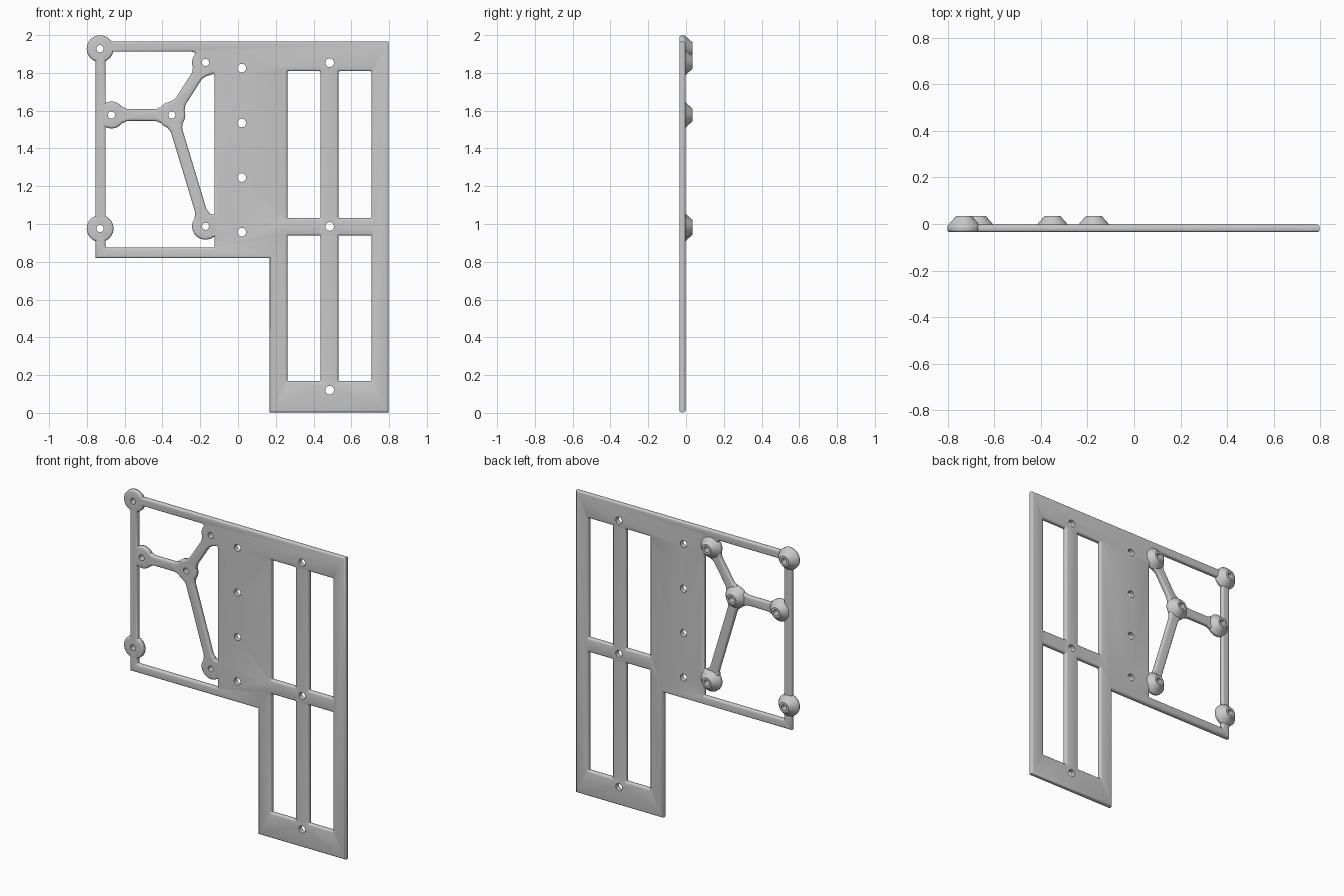
import bpy, bmesh, math
from mathutils import Vector

if "Cube" in bpy.data.objects:
    bpy.data.objects.remove(bpy.data.objects["Cube"])

FRONT, BACK = -0.035, -0.003      # plate faces
EDGE = 0.011                      # edge rounding
DISC_R = 0.071
GREY = (0.58, 0.58, 0.58, 1)

grey = bpy.data.materials.new("grey plastic")
grey.use_nodes = True
grey.diffuse_color = GREY
grey.node_tree.nodes["Principled BSDF"].inputs["Base Color"].default_value = GREY


def circle(x, z, r, n=40):
    return [(x + r * math.cos(math.tau * i / n), z + r * math.sin(math.tau * i / n)) for i in range(n)]


def rect(x0, z0, x1, z1):
    return [(x0, z0), (x1, z0), (x1, z1), (x0, z1)]


def rounded(points, r, steps=4):
    """Fillet every corner of a polygon."""
    pts, out = [Vector(p) for p in points], []
    for i, p in enumerate(pts):
        a = p + (pts[i - 1] - p).normalized() * r
        b = p + (pts[(i + 1) % len(pts)] - p).normalized() * r
        for k in range(steps + 1):
            t = k / steps
            out.append(a * (1 - t) ** 2 + p * 2 * t * (1 - t) + b * t ** 2)
    return out


def inset(points, d):
    """Move an anticlockwise outline inwards by d."""
    pts, out = [Vector(p) for p in points], []
    for i, p in enumerate(pts):
        e1 = (p - pts[i - 1]).normalized()
        e2 = (pts[(i + 1) % len(pts)] - p).normalized()
        n1, n2 = Vector((-e1.y, e1.x)), Vector((-e2.y, e2.x))
        out.append(p + (n1 + n2) * d / (1 + n1.dot(n2)))
    return out


def loft(name, layers):
    """Solid through anticlockwise outlines stacked front to back, given as (y, outline)."""
    bm = bmesh.new()
    rings = [[bm.verts.new((p[0], y, p[1])) for p in pts] for y, pts in layers]
    n = len(rings[0])
    for a, b in zip(rings, rings[1:]):
        for i in range(n):
            j = (i + 1) % n
            bm.faces.new((a[j], a[i], b[i], b[j]))
    bm.faces.new(rings[0])
    bm.faces.new(rings[-1][::-1])
    if bm.calc_volume(signed=True) < 0:
        bmesh.ops.reverse_faces(bm, faces=bm.faces)
    mesh = bpy.data.meshes.new(name)
    bm.to_mesh(mesh)
    bm.free()
    mesh.materials.append(grey)
    ob = bpy.data.objects.new(name, mesh)
    bpy.context.collection.objects.link(ob)
    return ob


def slab(name, outline, cutter=False):
    """Plate piece with rounded rims, or a cutter that leaves rounded rims."""
    arc = [(EDGE * (1 - math.cos(a)), EDGE * (1 - math.sin(a)))
           for a in (k * math.pi / 6 for k in range(4))]       # depth, inset
    prof = [(FRONT + d, i) for d, i in arc] + [(BACK - d, i) for d, i in arc[::-1]]
    if cutter:
        prof = [(y, EDGE - i) for y, i in prof]
        prof = [(FRONT - 0.01, 0)] + prof + [(BACK + 0.01, 0)]
    return loft(name, [(y, inset(outline, i)) for y, i in prof])


def combine(tool, operation):
    mod = plate.modifiers.new(operation, "BOOLEAN")
    mod.operation, mod.solver, mod.object = operation, "EXACT", tool
    bpy.context.view_layer.objects.active = plate
    bpy.ops.object.modifier_apply(modifier=mod.name)
    bpy.data.objects.remove(tool)


def bar(a, b, hw):
    """Strut between two discs, flared where it meets them."""
    a, b = Vector(a), Vector(b)
    u = (b - a).normalized()
    v = Vector((-u.y, u.x))
    length = (b - a).length
    side = [(0.03, hw + 0.01), (0.064, hw + 0.01), (0.076, hw + 0.003), (0.09, hw)]
    side += [(length - s, w) for s, w in side[::-1]]
    pts = [a + u * s - v * w for s, w in side] + [a + u * s + v * w for s, w in side[::-1]]
    return slab("strut", pts)


# Main plate
plate = slab("mounting_plate", [(-0.755, 0.82), (0.168, 0.82), (0.168, 0.003), (0.797, 0.003),
                                (0.797, 1.966), (-0.755, 1.966)])

# Openings
openings = [rect(x0, z0, x1, z1) for x0, x1 in ((0.25, 0.447), (0.52, 0.718))
            for z0, z1 in ((0.157, 0.95), (1.02, 1.82))]
openings.append([(-0.712, 0.865), (-0.114, 0.865), (-0.114, 1.797), (-0.19, 1.855),
                 (-0.225, 1.923), (-0.712, 1.923)])
for outline in openings:
    combine(slab("opening", rounded(outline, 0.018), True), "DIFFERENCE")

# Struts, link to the panel and round pads
top_left, low_left = (-0.73, 1.928), (-0.73, 0.976)
mid_left, centre = (-0.67, 1.577), (-0.35, 1.577)
top_right, low_right = (-0.172, 1.855), (-0.172, 0.988)
pads = [top_left, low_left, mid_left, centre, top_right, low_right]
for a, b in ((mid_left, centre), (centre, top_right), (centre, low_right)):
    combine(bar(a, b, 0.031), "UNION")
combine(slab("link", rect(-0.16, 0.932, -0.08, 1.05)), "UNION")
for x, z in pads:
    combine(slab("pad", circle(x, z, DISC_R)), "UNION")

# Conical standoffs on the back
for x, z in pads:
    combine(loft("standoff", [(-0.008, circle(x, z, DISC_R)), (0.035, circle(x, z, 0.033))]), "UNION")

# Screw holes
holes = [(x, z, 0.019) for x, z in pads]
holes += [(0.02, z, 0.023) for z in (0.957, 1.246, 1.535, 1.825)]
holes += [(0.485, z, 0.023) for z in (0.12, 0.987, 1.854)]
for x, z, r in holes:
    combine(loft("hole", [(-0.1, circle(x, z, r, 24)), (0.1, circle(x, z, r, 24))]), "DIFFERENCE")

# Shading
bpy.ops.object.select_all(action="DESELECT")
plate.select_set(True)
bpy.context.view_layer.objects.active = plate
bpy.ops.object.shade_smooth_by_angle(angle=math.radians(40))
